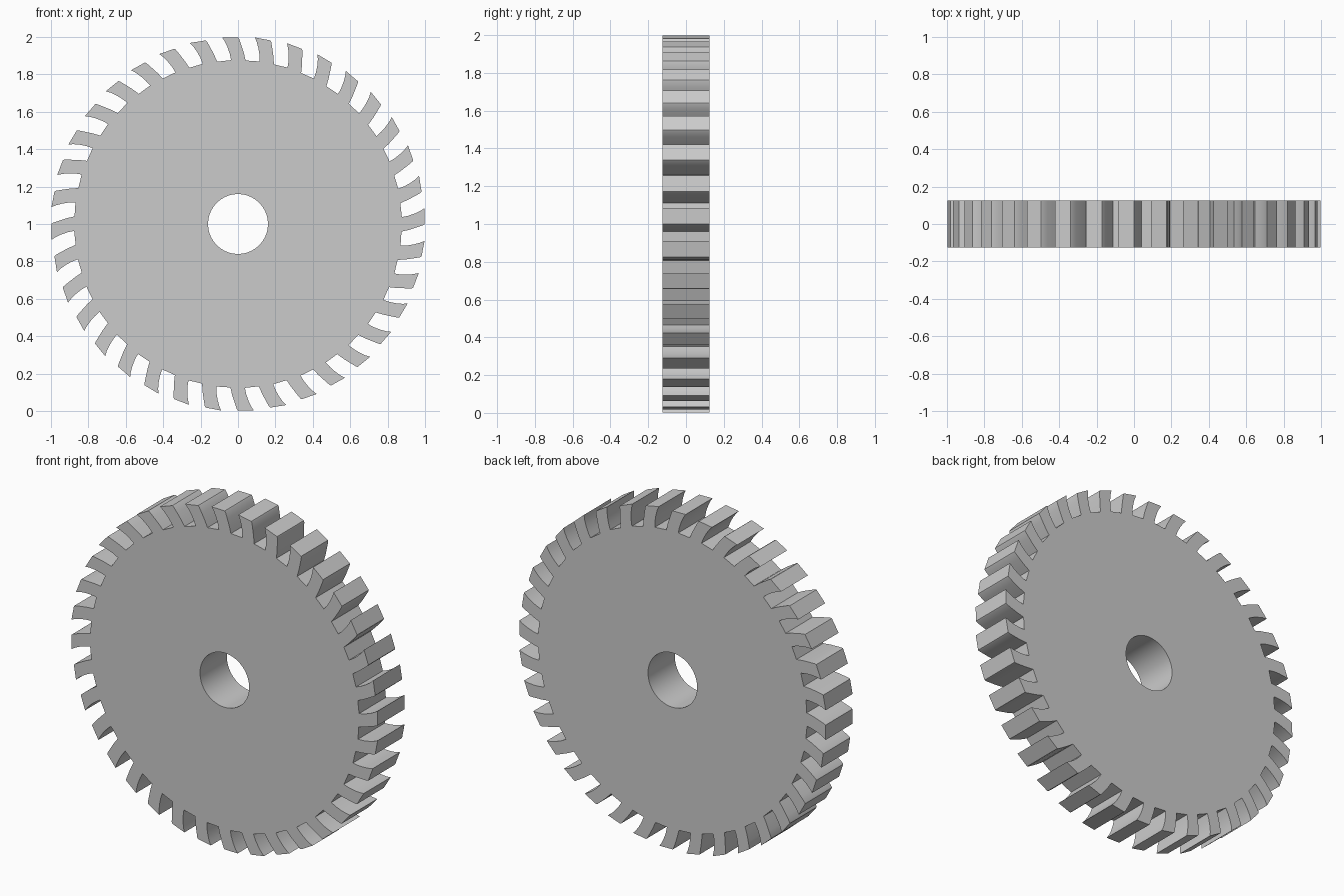
import bpy, bmesh
from math import sin, cos, pi, radians

if "Cube" in bpy.data.objects:
    bpy.data.objects.remove(bpy.data.objects["Cube"])

TEETH, HALF, BORE = 36, 0.125, 0.16

# One tooth: (x, radial height) at the top of the wheel, leading side to trailing side
TOOTH = [(-0.037, 0.876), (-0.044, 0.91), (-0.056, 0.945), (-0.070, 0.975), (-0.085, 0.998),
         (0.001, 0.9965), (0.006, 0.990), (0.018, 0.955), (0.031, 0.915), (0.041, 0.874)]


def ring(bm, pts, y):
    return [bm.verts.new((x, y, z + 1.0)) for x, z in pts]


# Toothed outline, clockwise from the front
outline = []
for i in range(TEETH):
    a = 2 * pi * i / TEETH
    outline += [(x * cos(a) + z * sin(a), z * cos(a) - x * sin(a)) for x, z in TOOTH]
n = len(outline)
# Bore with two outline points per segment, keeping the side faces planar
start = radians(-2.4)
bore = [(BORE * sin(start + 2 * pi * k / n), BORE * cos(start + 2 * pi * k / n)) for k in range(n)]
T = len(TOOTH)

bm = bmesh.new()
of, ob = ring(bm, outline, -HALF), ring(bm, outline, HALF)
hf, hb = ring(bm, bore, -HALF), ring(bm, bore, HALF)

# Rim and bore walls
for k in range(n):
    j = (k + 1) % n
    bm.faces.new((of[k], ob[k], ob[j], of[j]))
    bm.faces.new((hf[k], hf[j], hb[j], hb[k]))

# Side faces: tooth strips, and web between tooth roots and bore
for o, h in ((of, hf), (ob, hb)):
    for i in range(TEETH):
        s = i * T
        e, nx = s + T - 1, (s + T) % n
        for k in range(T // 2 - 1):
            bm.faces.new((o[s + k], o[s + k + 1], o[e - k - 1], o[e - k]))
        bm.faces.new([o[s], o[e]] + [h[k] for k in range(e, s - 1, -1)])
        bm.faces.new((o[e], o[nx], h[nx], h[e]))
bmesh.ops.recalc_face_normals(bm, faces=bm.faces)

mesh = bpy.data.meshes.new("cutter_wheel")
bm.to_mesh(mesh)
bm.free()
wheel = bpy.data.objects.new("cutter_wheel", mesh)
bpy.context.collection.objects.link(wheel)
bpy.context.view_layer.objects.active = wheel
wheel.select_set(True)
bpy.ops.object.shade_smooth_by_angle(angle=radians(25))
